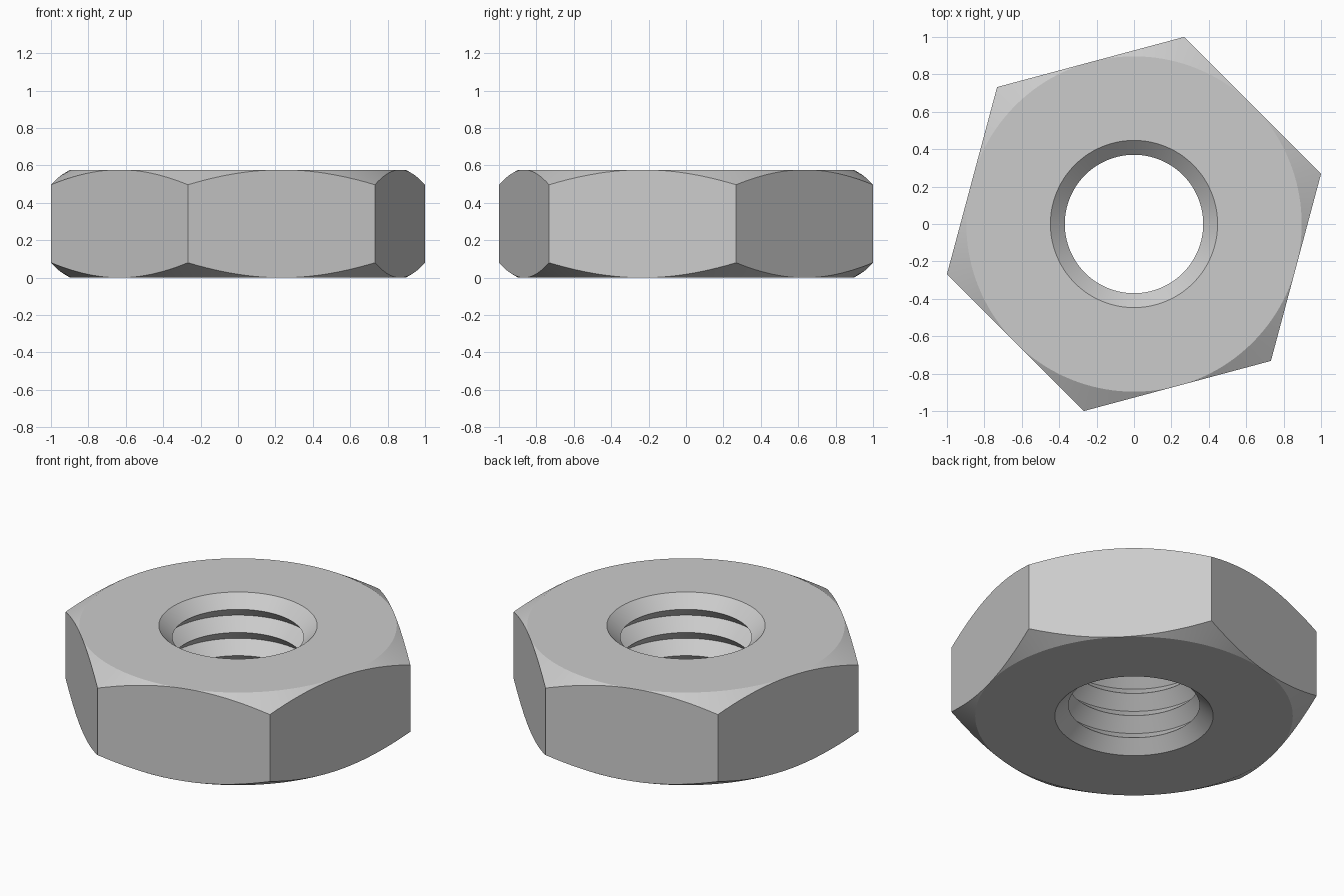
import bpy, bmesh, math

cube = bpy.data.objects.get("Cube")
if cube:
    bpy.data.objects.remove(cube, do_unlink=True)

HEIGHT = 0.577
CORNER_ANGLE = math.radians(15)
CORNER_RADIUS = 1 / math.cos(CORNER_ANGLE)
FLAT_RADIUS = CORNER_RADIUS * math.cos(math.radians(30))
ROOT_RADIUS, CREST_RADIUS = 0.447, 0.37
THREADS = 4
SEGMENTS = 144          # multiple of 12, so corners and flat centres get a vertex

# Steel material
steel = bpy.data.materials.new("steel grey")
steel.use_nodes = True
steel.diffuse_color = (0.6, 0.6, 0.6, 1)
steel.node_tree.nodes["Principled BSDF"].inputs["Base Color"].default_value = (0.6, 0.6, 0.6, 1)


def hex_radius(angle):
    """Distance from the axis to the hexagon wall at an angle."""
    off = (angle - CORNER_ANGLE) % math.radians(60) - math.radians(30)
    return FLAT_RADIUS / math.cos(off)


def section(angle):
    """Closed (radius, z) cross-section of the nut at an angle."""
    r = hex_radius(angle)
    drop = (r - FLAT_RADIUS) * math.tan(math.radians(30))   # conical corner chamfer
    pts = [(FLAT_RADIUS, 0), (r, drop), (r, HEIGHT - drop), (FLAT_RADIUS, HEIGHT)]
    # V-shaped thread rings, from the top rim down to the bottom rim
    steps = THREADS * 2
    for i in range(steps + 1):
        pts.append((CREST_RADIUS if i % 2 else ROOT_RADIUS, HEIGHT * (1 - i / steps)))
    return pts


# Sweep the section around the axis
bm = bmesh.new()
rings = []
for s in range(SEGMENTS):
    a = CORNER_ANGLE + math.tau * s / SEGMENTS
    rings.append([bm.verts.new((r * math.cos(a), r * math.sin(a), z)) for r, z in section(a)])
count = len(rings[0])
for s in range(SEGMENTS):
    here, there = rings[s], rings[(s + 1) % SEGMENTS]
    for i in range(count):
        j = (i + 1) % count
        bm.faces.new((here[i], there[i], there[j], here[j]))

# Chamfer vanishes at the middle of each flat
bmesh.ops.remove_doubles(bm, verts=bm.verts, dist=1e-5)
bmesh.ops.recalc_face_normals(bm, faces=bm.faces)
mesh = bpy.data.meshes.new("hex_nut")
bm.to_mesh(mesh)
bm.free()
mesh.materials.append(steel)

nut = bpy.data.objects.new("hex_nut", mesh)
bpy.context.collection.objects.link(nut)
bpy.ops.object.select_all(action='DESELECT')
nut.select_set(True)
bpy.context.view_layer.objects.active = nut
bpy.ops.object.shade_smooth_by_angle(angle=math.radians(25))
